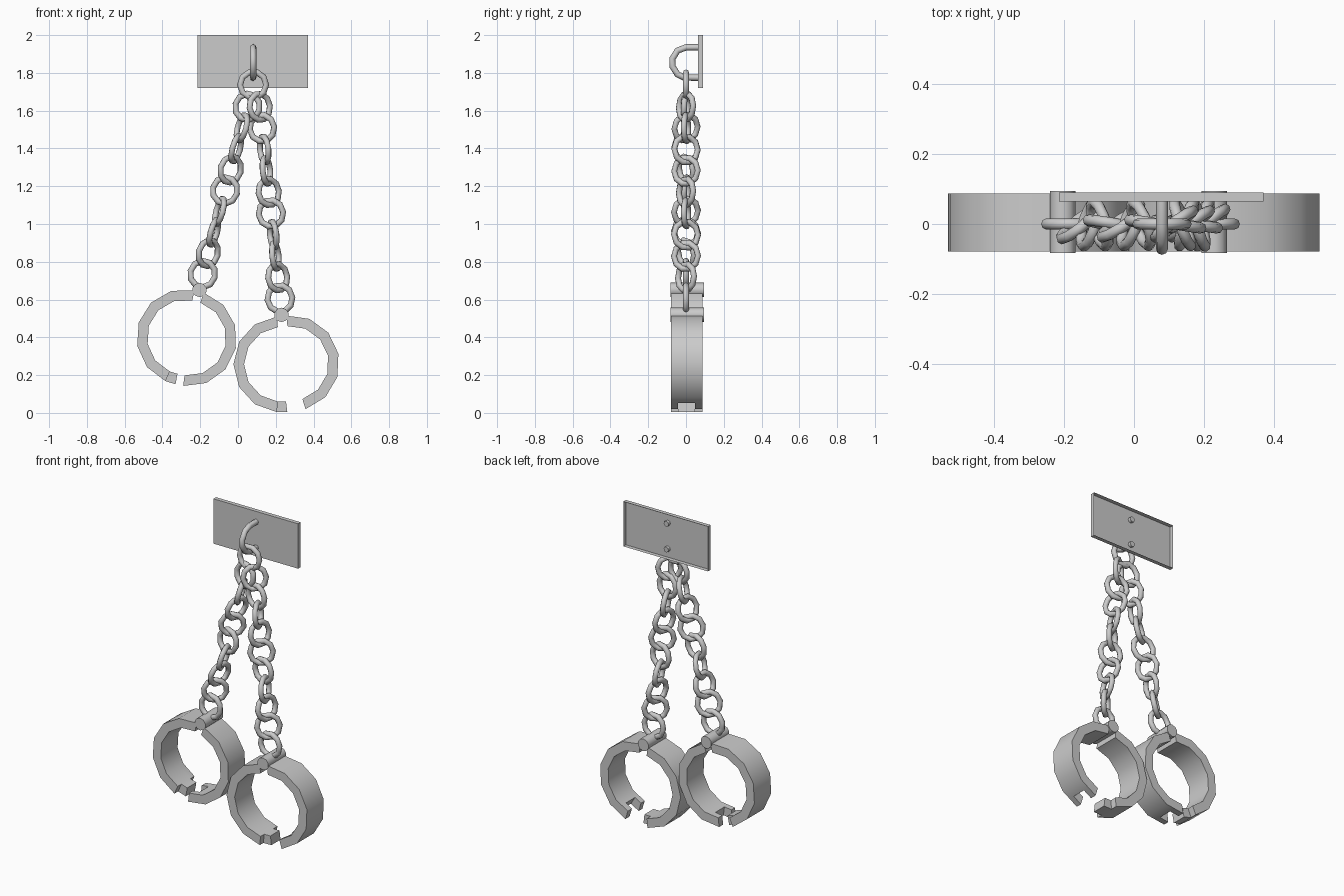
import bpy, bmesh
from math import radians, sin, cos, atan2
from mathutils import Matrix, Vector

if "Cube" in bpy.data.objects:
    bpy.data.objects.remove(bpy.data.objects["Cube"])


def finish(obj, angle=32):
    bpy.ops.object.select_all(action='DESELECT')
    obj.select_set(True)
    bpy.context.view_layer.objects.active = obj
    bpy.ops.object.shade_smooth_by_angle(angle=radians(angle))
    return obj


def mesh_object(name, bm):
    bmesh.ops.recalc_face_normals(bm, faces=bm.faces)
    me = bpy.data.meshes.new(name)
    bm.to_mesh(me)
    bm.free()
    obj = bpy.data.objects.new(name, me)
    bpy.context.collection.objects.link(obj)
    return obj


# Wall plate: shallow tray, open at the back
bm = bmesh.new()
bmesh.ops.create_cube(bm, size=1, matrix=Matrix.Translation((0.078, 0.077, 1.86))
                      @ Matrix.Diagonal((0.585, 0.026, 0.28, 1)))
bm.normal_update()
bmesh.ops.delete(bm, geom=[f for f in bm.faces if f.normal.y > 0.9], context='FACES_ONLY')
plate = mesh_object("wall_plate", bm)
for poly in plate.data.polygons:      # keep the front face pointing outwards
    if abs(poly.normal.y) > 0.9 and poly.normal.y > 0:
        plate.data.flip_normals()
        break

# Staple: bent bar through the plate
curve = bpy.data.curves.new("staple", 'CURVE')
curve.dimensions = '3D'
curve.bevel_depth = 0.017
curve.bevel_resolution = 2
curve.use_fill_caps = True
path = [(0.082, 1.935), (0.0, 1.935), (-0.045, 1.918), (-0.072, 1.875),
        (-0.072, 1.835), (-0.045, 1.792), (-0.01, 1.776), (0.082, 1.774)]
spline = curve.splines.new('POLY')
spline.points.add(len(path) - 1)
for p, (y, z) in zip(spline.points, path):
    p.co = (0.08, y, z, 1)
staple = bpy.data.objects.new("staple", curve)
bpy.context.collection.objects.link(staple)
bpy.context.view_layer.objects.active = staple
staple.select_set(True)
bpy.ops.object.convert(target='MESH')
finish(bpy.context.object, 50)


# Chain links
def link(name, pos, tilt=0, twist=0, major=0.066, stretch=1.06):
    bpy.ops.mesh.primitive_torus_add(major_segments=10, minor_segments=8,
                                     major_radius=major, minor_radius=0.016)
    obj = bpy.context.object
    obj.name = name
    obj.data.transform(Matrix.Translation(pos)
                       @ Matrix.Rotation(tilt, 4, 'Y')
                       @ Matrix.Rotation(radians(twist), 4, 'Z')
                       @ Matrix.Diagonal((1, 1, stretch, 1))
                       @ Matrix.Rotation(radians(90), 4, 'X'))
    finish(obj, 50)


def chain(name, bottom, top, count):
    twists = [0, 40, 75, 105, 170, 215, 252, 290, 350, 395]
    a, b = Vector(bottom), Vector(top)
    d = b - a
    for i in range(count):
        link(f"{name}_link_{i + 1}", a.lerp(b, i / (count - 1)), atan2(d.x, d.z), twists[i])


link("top_ring", (0.08, 0, 1.737), major=0.069, stretch=1.0)
chain("left_chain", (-0.187, 0, 0.735), (0.05, 0, 1.62), 9)
chain("right_chain", (0.222, 0, 0.605), (0.115, 0, 1.62), 10)

# Cuff halves: arc sections in three strips across the width,
# with a middle tab on one half and a matching notch in the other
OUTER, INNER, DROP = 0.254, 0.198, 0.262
STRIPS = [-0.079, -0.043, 0.047, 0.087]


def cuff_half(name, hinge, side, swing):
    def ring_pt(deg):
        a = radians(deg)
        return [Vector((side * r * cos(a), 0, r * sin(a) - DROP)) for r in (OUTER, INNER)]
    pts = [ring_pt(84.5 - 169 * i / 6) for i in range(7)]
    if side < 0:
        pts.append(ring_pt(-84.5 - 12.5))
        cells = {(i, j) for i in range(6) for j in range(3)} | {(6, 1)}
    else:
        pts.insert(6, [p.lerp(q, 0.5) for p, q in zip(pts[5], pts[6])])
        cells = {(i, j) for i in range(7) for j in range(3)} - {(6, 1)}
    bm = bmesh.new()
    move = Matrix.Translation((hinge[0], 0, hinge[1])) @ Matrix.Rotation(-radians(swing), 4, 'Y')
    verts = {}

    def v(i, k, j):
        if (i, k, j) not in verts:
            verts[i, k, j] = bm.verts.new(move @ (pts[i][k] + Vector((0, STRIPS[j], 0))))
        return verts[i, k, j]
    for i, j in sorted(cells):
        for k in (0, 1):
            bm.faces.new([v(i, k, j), v(i + 1, k, j), v(i + 1, k, j + 1), v(i, k, j + 1)])
        for di, e in ((-1, i), (1, i + 1)):
            if (i + di, j) not in cells:
                bm.faces.new([v(e, 0, j), v(e, 1, j), v(e, 1, j + 1), v(e, 0, j + 1)])
        for dj, e in ((-1, j), (1, j + 1)):
            if (i, j + dj) not in cells:
                bm.faces.new([v(i, 0, e), v(i + 1, 0, e), v(i + 1, 1, e), v(i, 1, e)])
    finish(mesh_object(name, bm))


def cuff(name, hinge, swing_left, swing_right):
    cuff_half(name + "_tab_half", hinge, -1, swing_left)
    cuff_half(name + "_notch_half", hinge, 1, swing_right)
    # Hinge barrel
    bm = bmesh.new()
    bmesh.ops.create_cone(bm, cap_ends=True, segments=10, radius1=0.038, radius2=0.038, depth=0.177,
                          matrix=Matrix.Translation((hinge[0], 0.0055, hinge[1]))
                          @ Matrix.Rotation(radians(90), 4, 'X'))
    finish(mesh_object(name + "_hinge", bm), 40)


cuff("left_cuff", (-0.204, 0.651), -17.7, -12.3)
cuff("right_cuff", (0.23, 0.519), 0, 11.6)
